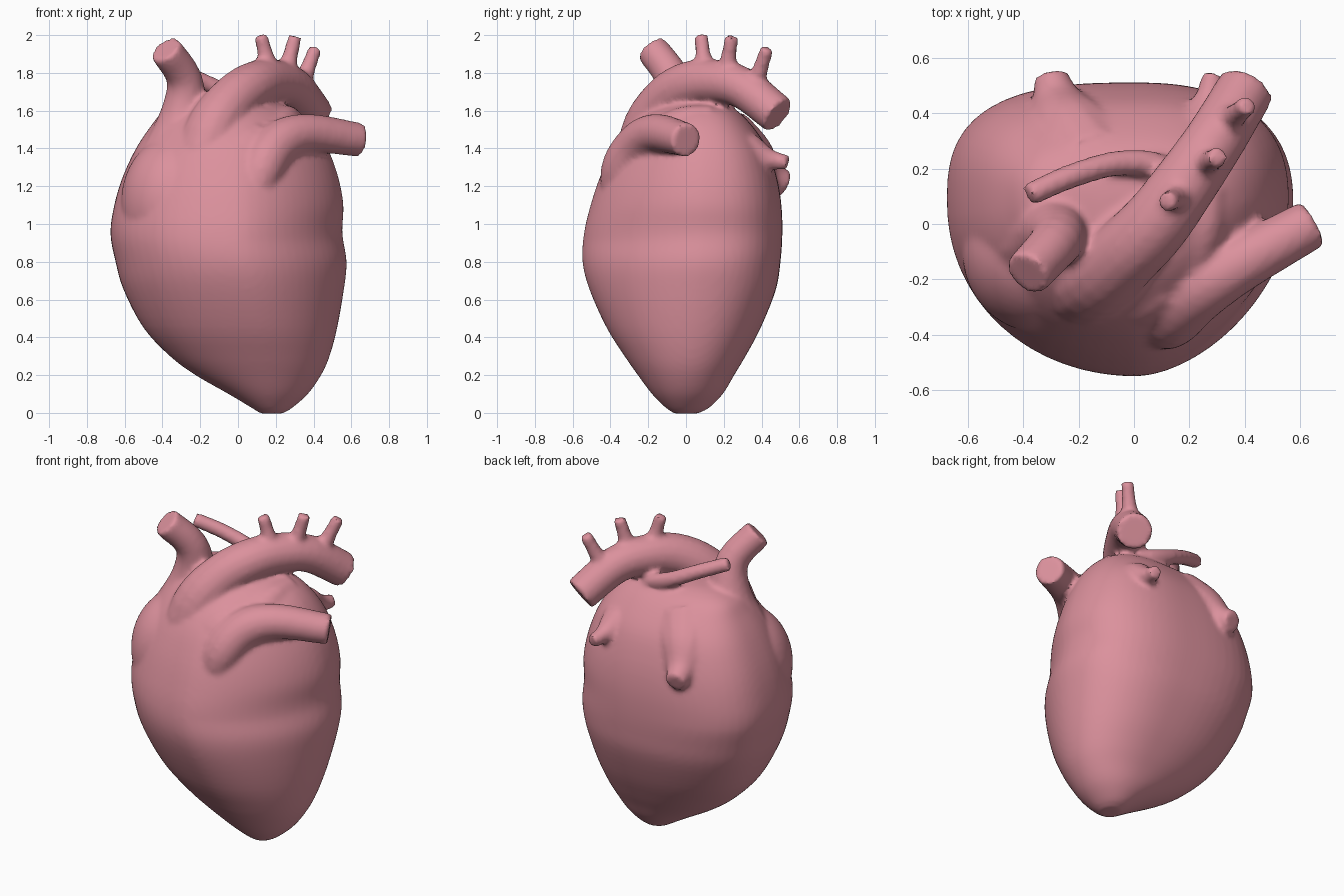
import bpy, bmesh, math
from mathutils import Vector

if "Cube" in bpy.data.objects:
    bpy.data.objects.remove(bpy.data.objects["Cube"])

mat = bpy.data.materials.new("muscle pink")
mat.diffuse_color = (0.71, 0.283, 0.335, 1)
mat.use_nodes = True
mat.node_tree.nodes["Principled BSDF"].inputs["Base Color"].default_value = mat.diffuse_color
parts = []


def spline(points, steps):
    """Catmull-Rom through tuples of any length."""
    pts = [Vector(p) for p in points]
    pts = [pts[0] * 2 - pts[1]] + pts + [pts[-1] * 2 - pts[-2]]
    out = []
    for a, b, c, d in zip(pts, pts[1:], pts[2:], pts[3:]):
        for i in range(steps):
            t = i / steps
            out.append(0.5 * (2 * b + (c - a) * t + (2 * a - 5 * b + 4 * c - d) * t * t
                              + (3 * b - a - 3 * c + d) * t ** 3))
    return out + [pts[-2]]


def add_part(name, bm):
    bmesh.ops.recalc_face_normals(bm, faces=bm.faces)
    mesh = bpy.data.meshes.new(name)
    bm.to_mesh(mesh)
    bm.free()
    mesh.materials.append(mat)
    obj = bpy.data.objects.new(name, mesh)
    bpy.context.collection.objects.link(obj)
    parts.append(obj)


def loft(name, rings):
    """Skin a list of rings and close both ends."""
    bm = bmesh.new()
    rows = [[bm.verts.new(p) for p in ring] for ring in rings]
    n = len(rows[0])
    for r, s in zip(rows, rows[1:]):
        for i in range(n):
            j = (i + 1) % n
            bm.faces.new((r[i], r[j], s[j], s[i]))
    bm.faces.new(rows[0])
    bm.faces.new(rows[-1])
    add_part(name, bm)


def lobe(name, centre, radii):
    """Ellipsoid swelling."""
    bm = bmesh.new()
    bmesh.ops.create_icosphere(bm, subdivisions=4, radius=1)
    for v in bm.verts:
        v.co = Vector(c + r * k for c, r, k in zip(centre, radii, v.co))
    add_part(name, bm)


def vessel(name, points, sides=16, steps=4):
    """Tapered tube through (x, y, z, radius) points."""
    path = spline(points, steps)
    centres = [p.to_3d() for p in path]
    rings = []
    side = None
    for k, p in enumerate(path):
        tangent = (centres[min(k + 1, len(path) - 1)] - centres[max(k - 1, 0)]).normalized()
        if side is None:
            side = tangent.orthogonal()
        side = (side - tangent * side.dot(tangent)).normalized()
        up = tangent.cross(side)
        rings.append([centres[k] + p.w * (side * math.cos(a) + up * math.sin(a))
                      for a in (math.tau * i / sides for i in range(sides))])
    loft(name, rings)


# Heart body: height, left, right, front, back
levels = [
    (-0.004, 0.12, 0.235, -0.06, 0.06), (0.025, 0.075, 0.285, -0.105, 0.12),
    (0.1, -0.05, 0.37, -0.18, 0.195), (0.2, -0.225, 0.44, -0.255, 0.255),
    (0.3, -0.36, 0.485, -0.325, 0.315), (0.45, -0.5, 0.525, -0.42, 0.395),
    (0.65, -0.605, 0.56, -0.51, 0.475), (0.8, -0.648, 0.575, -0.548, 0.5),
    (0.95, -0.675, 0.552, -0.54, 0.51), (1.1, -0.655, 0.558, -0.505, 0.505),
    (1.25, -0.61, 0.53, -0.455, 0.48), (1.4, -0.54, 0.475, -0.385, 0.43),
    (1.52, -0.46, 0.4, -0.29, 0.35), (1.6, -0.39, 0.31, -0.19, 0.27),
    (1.64, -0.27, 0.2, -0.08, 0.18), (1.65, -0.12, 0.08, 0.0, 0.1)]
SIDES = 64
rings = []
for z, left, right, front, back in spline(levels, 4):
    t = min(max(z, 0) / 0.9, 1)
    cx, cy = 0.18 * (1 - t), 0.08 * t
    ring = []
    for i in range(SIDES):
        c, s = math.cos(math.tau * i / SIDES), math.sin(math.tau * i / SIDES)
        # each quarter has its own roundness
        e = (2.5 if c > 0 else 2.8) if s > 0 else (1.65 if c > 0 else 2.08)
        e = 2 + (e - 2) * t
        k = (abs(c) ** e + abs(s) ** e) ** (-1 / e)
        ring.append((cx + c * k * (right - cx if c > 0 else cx - left),
                     cy + s * k * (back - cy if s > 0 else cy - front), z))
    rings.append(ring)
loft("heart_body", rings)

# Swollen chamber on the front left
lobe("front_chamber", (-0.33, -0.1, 1.11), (0.29, 0.295, 0.36))

# Main arch and its three branches
vessel("aortic_arch", [
    (-0.22, -0.22, 1.15, 0.17), (-0.145, -0.2, 1.47, 0.15), (-0.04, -0.115, 1.64, 0.133),
    (0.075, 0.0, 1.73, 0.126), (0.18, 0.14, 1.755, 0.118), (0.29, 0.3, 1.72, 0.11),
    (0.405, 0.49, 1.575, 0.105)])
for i, (base, tip) in enumerate([
        ((0.17, 0.10, 1.80), (0.12, 0.08, 2.0)),
        ((0.25, 0.21, 1.78), (0.302, 0.242, 1.993)),
        ((0.33, 0.36, 1.72), (0.41, 0.43, 1.93))]):
    mid = (Vector(base) + Vector(tip)) / 2
    vessel(f"arch_branch_{i + 1}", [(*base, 0.06), (*mid, 0.042), (*tip, 0.037)], 12, 3)

# Upper vein on the left
vessel("upper_vein", [
    (-0.31, -0.03, 1.35, 0.22), (-0.285, -0.03, 1.58, 0.13),
    (-0.285, -0.07, 1.77, 0.095), (-0.385, -0.18, 1.925, 0.087)])

# Front artery sweeping to the right, with its root and link to the arch
vessel("lung_artery", [
    (0.08, -0.37, 1.05, 0.06), (0.12, -0.34, 1.27, 0.115), (0.21, -0.25, 1.42, 0.12),
    (0.37, -0.15, 1.48, 0.104), (0.645, 0.003, 1.445, 0.09)])
vessel("artery_root", [
    (-0.04, -0.32, 1.0, 0.13), (0.01, -0.26, 1.34, 0.135), (0.12, -0.19, 1.45, 0.115)])
vessel("artery_link", [
    (0.17, -0.2, 1.42, 0.11), (0.24, -0.02, 1.53, 0.09), (0.26, 0.14, 1.55, 0.08)])

# Thin artery passing under the arch
vessel("rear_artery", [
    (0.24, 0.08, 1.57, 0.06), (0.1, 0.2, 1.63, 0.052), (-0.05, 0.22, 1.69, 0.047),
    (-0.22, 0.175, 1.77, 0.045), (-0.38, 0.105, 1.835, 0.043)], 12)

# Vein stubs on the back
vessel("back_vein_large", [
    (-0.16, 0.2, 1.42, 0.2), (-0.24, 0.34, 1.32, 0.16), (-0.28, 0.45, 1.25, 0.09),
    (-0.3, 0.535, 1.215, 0.062)])
vessel("back_vein_small", [
    (0.25, 0.34, 1.37, 0.11), (0.27, 0.45, 1.34, 0.055), (0.285, 0.54, 1.325, 0.04)], 12)

# Fuse all parts into one skin with soft joints
bpy.ops.object.select_all(action='DESELECT')
for obj in parts:
    obj.select_set(True)
heart = parts[0]
bpy.context.view_layer.objects.active = heart
bpy.ops.object.join()
heart.name = "heart"
fuse = heart.modifiers.new("fuse", 'REMESH')
fuse.mode = 'VOXEL'
fuse.voxel_size = 0.016
soften = heart.modifiers.new("soften", 'SMOOTH')
soften.factor = 0.5
soften.iterations = 5
for name in ("fuse", "soften"):
    bpy.ops.object.modifier_apply(modifier=name)
heart.data.materials.clear()
heart.data.materials.append(mat)
bpy.ops.object.shade_smooth_by_angle(angle=math.radians(50))
